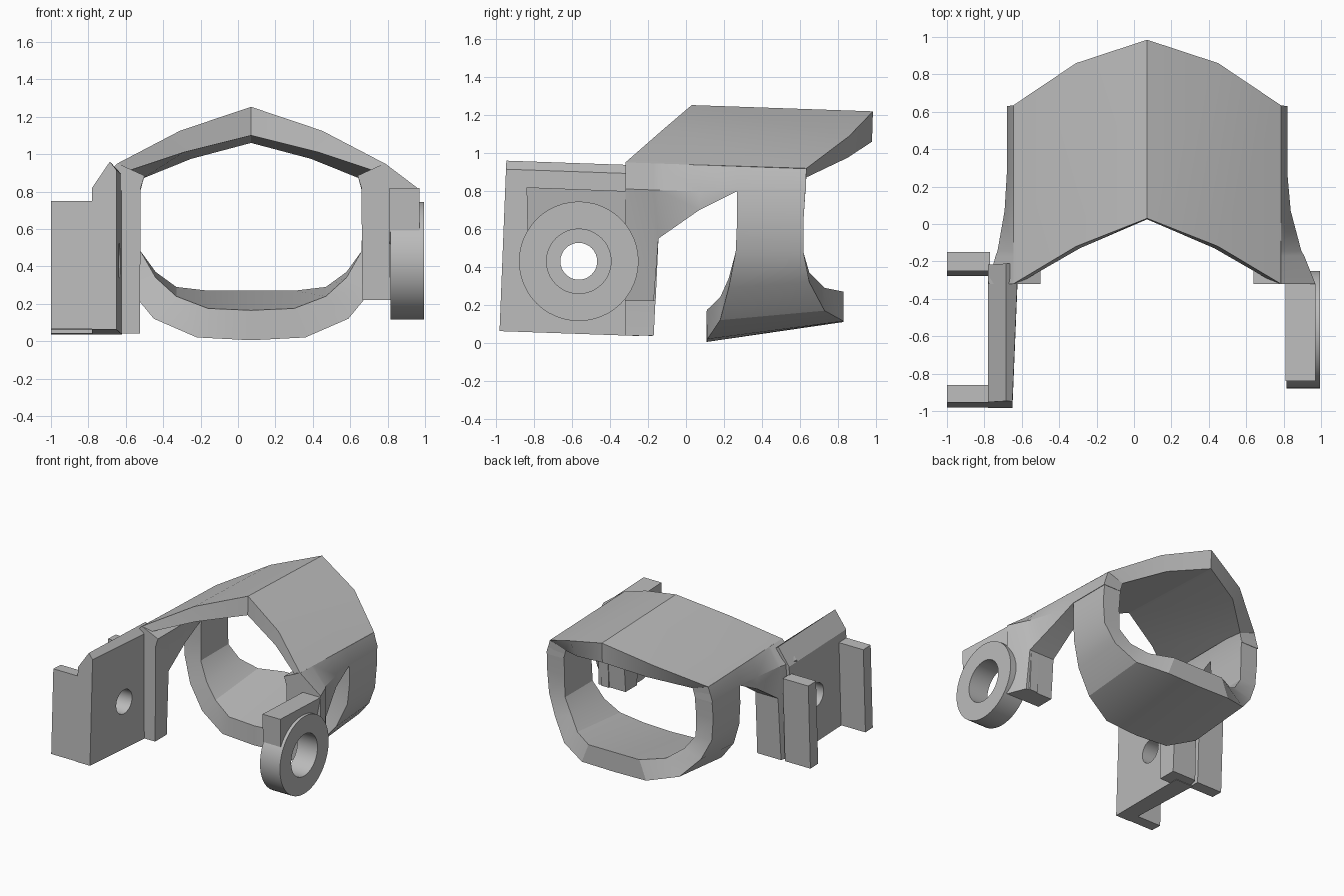
import bpy, bmesh, math

cube = bpy.data.objects.get("Cube")
if cube:
    bpy.data.objects.remove(cube)

MID = 0.07      # x of the symmetry plane of the hood and band
TILT = 0.035    # slight nose-up tilt of the whole part

grey = bpy.data.materials.new("plain grey")
grey.use_nodes = True
grey.diffuse_color = (0.5, 0.5, 0.5, 1)
grey.node_tree.nodes["Principled BSDF"].inputs["Base Color"].default_value = (0.5, 0.5, 0.5, 1)


def loft(name, sections, closed=False):
    """Skin a list of equal-sized closed sections, capping the ends if open."""
    bm = bmesh.new()
    rows = [[bm.verts.new(p) for p in s] for s in sections]
    pairs = list(zip(rows, rows[1:])) + ([(rows[-1], rows[0])] if closed else [])
    for a, b in pairs:
        for i in range(len(a)):
            j = (i + 1) % len(a)
            bm.faces.new((a[i], a[j], b[j], b[i]))
    if not closed:
        bm.faces.new(rows[0])
        bm.faces.new(rows[-1])
    bmesh.ops.remove_doubles(bm, verts=bm.verts, dist=0.0005)
    bmesh.ops.recalc_face_normals(bm, faces=bm.faces)
    mesh = bpy.data.meshes.new(name)
    bm.to_mesh(mesh)
    bm.free()
    mesh.materials.append(grey)
    obj = bpy.data.objects.new(name, mesh)
    bpy.context.collection.objects.link(obj)
    return obj


def smooth(obj, degrees=25):
    bpy.ops.object.select_all(action='DESELECT')
    obj.select_set(True)
    bpy.context.view_layer.objects.active = obj
    bpy.ops.object.shade_smooth_by_angle(angle=math.radians(degrees))


def mirrored(half):
    """Turn half stations, built from the middle outwards, into a full run."""
    left = [[(2 * MID - x, y, z) for x, y, z in s] for s in half[:0:-1]]
    return left + half


# Peaked hood: outer front, outer back, inner back, inner front at each rib
hood = loft("hood", mirrored([
    [(MID, 0.03, 1.253), (MID, 0.985, 1.22), (MID, 0.98, 1.06), (MID, 0.025, 1.10)],
    [(0.45, -0.12, 1.125), (0.45, 0.86, 1.09), (0.39, 0.85, 0.975), (0.43, -0.13, 1.01)],
    [(0.785, -0.32, 0.95), (0.785, 0.635, 0.92), (0.65, 0.63, 0.87), (0.76, -0.32, 0.90)],
]))
smooth(hood)

# Band under the hood: outer dx, outer z, inner dx, inner z, front y, back y, back lift
stations = [
    (0, 0.005, 0, 0.165, 0.108, 0.83, 0.105),
    (0.29, 0.02, 0.23, 0.175, 0.112, 0.83, 0.095),
    (0.52, 0.12, 0.40, 0.24, 0.18, 0.73, 0.05),
    (0.66, 0.29, 0.51, 0.34, 0.225, 0.65, 0.03),
    (0.735, 0.48, 0.59, 0.48, 0.262, 0.618, 0),
    (0.75, 0.66, 0.595, 0.66, 0.27, 0.62, 0),
    (0.745, 0.82, 0.59, 0.81, 0.27, 0.63, 0),
    (0.715, 0.92, 0.57, 0.885, 0.27, 0.635, 0),
]
band = loft("band", mirrored([
    [(MID + ox, f, oz), (MID + ox, b, oz + up), (MID + ix, b, iz + up), (MID + ix, f, iz)]
    for ox, oz, ix, iz, f, b, up in stations]))
smooth(band)


# Side walls flaring forward from the band into the two arms
def side_wall(name, side, foot, flare):
    sections = []
    for y, low, spread in ((-0.32, foot, 1), (-0.17, foot, 0.6), (-0.145, 0.55, 0.5),
                           (0.07, 0.70, 0.12), (0.27, 0.80, 0), (0.632, 0.80, 0)):
        out = 0.75 + flare * spread
        shoulder = max(low + 0.01, 0.80 - TILT * y)
        profile = ((0.715, 0.94 - TILT * y), (out, shoulder), (out, low),
                   (0.595, low), (0.59, max(low + 0.01, 0.82)), (0.57, 0.885))
        sections.append([(MID + side * dx, y, z) for dx, z in profile])
    smooth(loft(name, sections))


side_wall("left_side_wall", 1, 0.22, 0.15)
side_wall("right_side_wall", -1, 0.04, 0.10)


# Left arm: an outline in the side plane, pushed out in x
outline = ((-0.84, 0.82), (-0.32, 0.80), (-0.14, 0.79), (-0.145, 0.55), (-0.16, 0.22),
           (-0.32, 0.22), (-0.34, 0.52), (-0.46, 0.64), (-0.68, 0.64), (-0.835, 0.585))
arm = loft("left_arm", [[(x if y < -0.25 else min(x, 0.88), y, z) for y, z in outline]
                        for x in (0.81, 0.97)])

# Round eye at the end of the left arm
eye_sections = []
for i in range(48):
    a = math.tau * i / 48
    eye_sections.append([(x, -0.565 + r * math.cos(a), 0.43 + r * math.sin(a))
                         for x, r in ((0.815, 0.315), (0.995, 0.315), (0.995, 0.17), (0.815, 0.17))])
smooth(loft("left_eye", eye_sections, closed=True))


# Right bracket: leaning plate with a ridged top and two flanges
def lean(x, y, z):
    return (x, y + 0.04 * z, z - TILT * (y + 0.98))


def ridge(inner, y):
    return [lean(x, y, z) for x, z in ((-0.78, 0.062), (-0.78, 0.82), (-0.685, 0.96),
                                       (inner, 0.915), (inner, 0.062))]


plate = loft("right_plate", [ridge(-0.65, -0.985), ridge(-0.62, -0.25)])
for label, y0, y1 in (("front", -0.985, -0.89), ("rear", -0.28, -0.18)):
    loft("right_" + label + "_flange",
         [[lean(x, y, z) for y, z in ((y0, 0.065), (y1, 0.065), (y1, 0.75), (y0, 0.75))]
          for x in (-1, -0.77)])

# Pin hole through the plate
cutter = loft("pin_hole_cutter",
              [[(x, -0.565 + 0.097 * math.cos(math.tau * i / 32),
                 0.43 + 0.097 * math.sin(math.tau * i / 32)) for i in range(32)]
               for x in (-0.9, -0.5)])
cutter.hide_render = True
cutter.hide_set(True)
cut = plate.modifiers.new("pin hole", 'BOOLEAN')
cut.operation = 'DIFFERENCE'
cut.solver = 'EXACT'
cut.object = cutter
bpy.context.view_layer.objects.active = plate
bpy.ops.object.modifier_apply(modifier=cut.name)
bpy.data.objects.remove(cutter)
smooth(plate)
